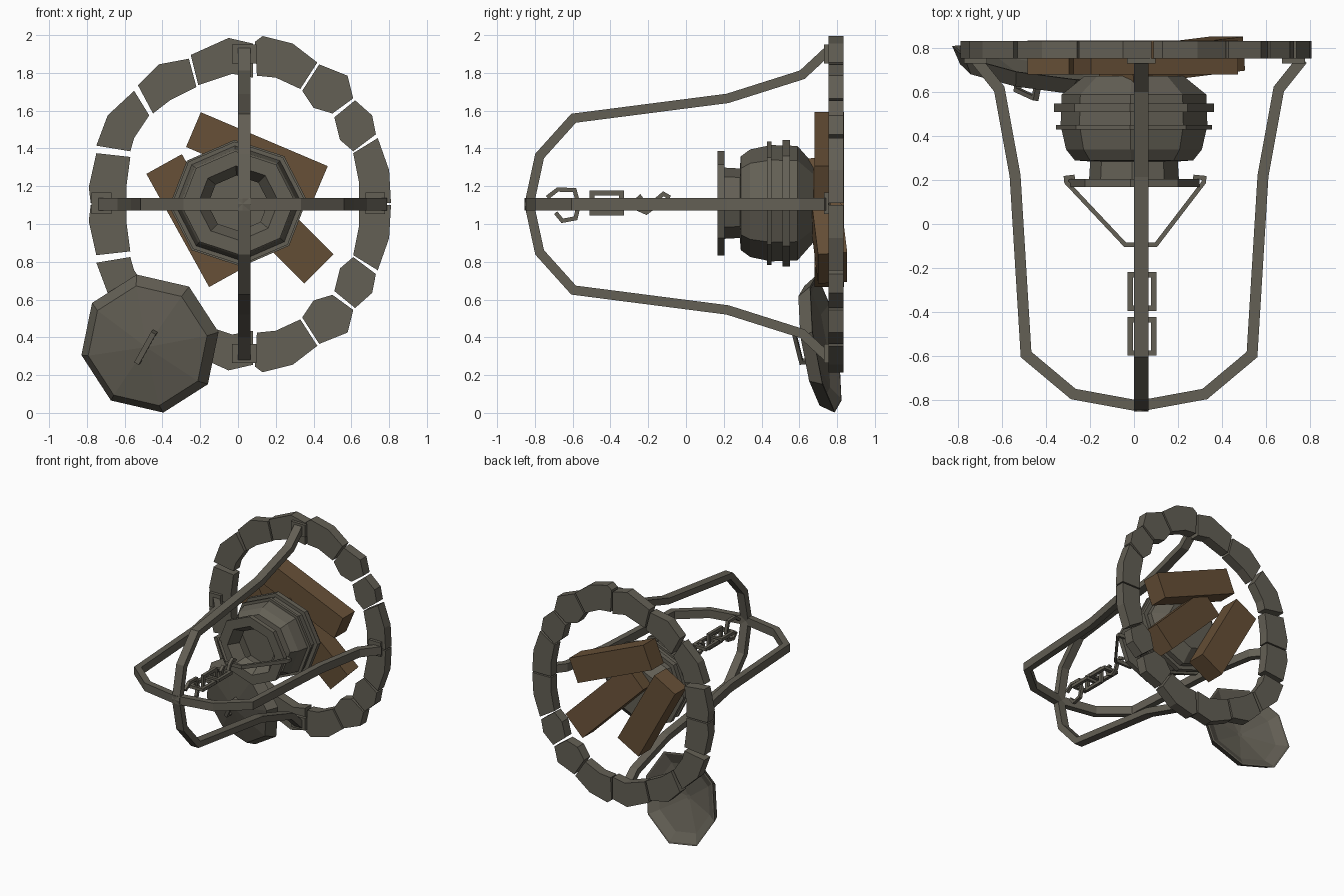
import bpy
import bmesh
from math import cos, sin, pi, radians
from mathutils import Vector, Matrix

cube = bpy.data.objects.get("Cube")
if cube:
    bpy.data.objects.remove(cube, do_unlink=True)


def material(name, colour):
    mat = bpy.data.materials.new(name)
    mat.use_nodes = True
    mat.diffuse_color = (*colour, 1)
    shader = mat.node_tree.nodes["Principled BSDF"]
    shader.inputs["Base Color"].default_value = (*colour, 1)
    shader.inputs["Roughness"].default_value = 0.9
    return mat


GREY = material("stone and iron grey", (0.125, 0.115, 0.090))
BROWN = material("log brown", (0.135, 0.080, 0.038))
MID_Z = 1.105      # height of the fire's centre line
FRAME_X = 0.033    # sideways position of the hanging frame


def finish(name, bm, mat=GREY):
    bmesh.ops.recalc_face_normals(bm, faces=bm.faces)
    mesh = bpy.data.meshes.new(name)
    bm.to_mesh(mesh)
    bm.free()
    mesh.materials.append(mat)
    obj = bpy.data.objects.new(name, mesh)
    bpy.context.collection.objects.link(obj)
    return obj


def box(name, size, matrix, mat=GREY):
    bm = bmesh.new()
    bmesh.ops.create_cube(bm, size=1, matrix=matrix @ Matrix.Diagonal((*size, 1)))
    return finish(name, bm, mat)


def slab(name, points, y0, y1):
    """Polygon in the x-z plane, extruded along y."""
    bm = bmesh.new()
    front = [bm.verts.new((x, y0, z)) for x, z in points]
    back = [bm.verts.new((x, y1, z)) for x, z in points]
    bm.faces.new(front)
    bm.faces.new(back)
    for i in range(len(points)):
        j = (i + 1) % len(points)
        bm.faces.new((front[i], front[j], back[j], back[i]))
    return finish(name, bm)


def strap(name, path, width, depth, place, closed=False):
    """Mitred rectangular bar along a flat path; place(a, b, d) gives the 3D point."""
    bm = bmesh.new()
    pts = [Vector(p) for p in path]
    n = len(pts)
    sections = []
    for i, p in enumerate(pts):
        before = pts[i - 1] if closed or i else None
        after = pts[(i + 1) % n] if closed or i < n - 1 else None
        d_in = (p - before).normalized() if before is not None else (after - p).normalized()
        d_out = (after - p).normalized() if after is not None else d_in
        tangent = (d_in + d_out).normalized()
        side = Vector((-tangent.y, tangent.x)) * (width / 2 / max(0.4, tangent.dot(d_in)))
        sections.append([bm.verts.new(place(*(p + side * s), depth / 2 * t))
                         for s, t in ((1, 1), (1, -1), (-1, -1), (-1, 1))])
    for i in range(n if closed else n - 1):
        a, b = sections[i], sections[(i + 1) % n]
        for k in range(4):
            m = (k + 1) % 4
            bm.faces.new((a[k], a[m], b[m], b[k]))
    if not closed:
        bm.faces.new(sections[0])
        bm.faces.new(sections[-1])
    return finish(name, bm)


def axes(normal):
    n = Vector(normal).normalized()
    u = (Vector((1, 0, 0)) - n * n.x).normalized()
    return u, n.cross(u), n


def lathe(name, profile, centre, normal, turn, squash=1.0):
    """Eight-sided turned form; profile is (radius, height along normal)."""
    u, v, n = axes(normal)
    bm = bmesh.new()
    rings = []
    for r, h in profile:
        ring = []
        for k in range(8):
            a = turn + k * pi / 4
            ring.append(bm.verts.new(Vector(centre) + u * r * cos(a)
                                     + v * r * sin(a) * squash + n * h))
        rings.append(ring)
    for a, b in zip(rings, rings[1:]):
        for k in range(8):
            m = (k + 1) % 8
            bm.faces.new((a[k], a[m], b[m], b[k]))
    bm.faces.new(rings[0])
    bm.faces.new(rings[-1])
    return finish(name, bm)


# Stone ring: upper half outlines in hundredths from the centre, mirrored downward
STONES = [
    [(-57, 25), (-75, 27), (-79, 9), (-78, 0.5), (-59, 0.5), (-59, 10)],
    [(-75, 31), (-69, 47), (-55, 60), (-47, 47), (-55, 35), (-57, 28)],
    [(-53, 63), (-42, 74), (-26, 77), (-22, 62), (-36, 55), (-45, 48)],
    [(-25, 79), (-5, 88), (8, 85), (8, 67), (-3, 69), (-21, 63)],
    [(9, 86), (13, 89), (29, 85), (42, 75), (33, 61), (20, 67), (10, 68)],
    [(43, 74), (58, 68), (61, 56), (50, 48), (40, 51), (34, 60)],
    [(62, 55), (71, 47), (73, 37), (61, 28), (54, 34), (51, 46)],
    [(74, 35), (80, 18), (81, 0.5), (64, 0.5), (64, 12), (61, 27)],
]
for half, sign in (("upper", 1), ("lower", -1)):
    for i, outline in enumerate(STONES):
        slab(f"{half}_ring_stone_{i + 1}",
             [(x / 100, MID_Z + sign * z / 100) for x, z in outline], 0.755, 0.835)

# Logs: centre, length, width, angle in the x-z plane, lean
LOGS = [((0.10, 0.758, 1.357), 0.73, 0.20, -23, 0),
        ((-0.225, 0.758, 1.018), 0.685, 0.215, -61, 0),
        ((0.17, 0.745, 1.02), 0.72, 0.22, -45, 5)]
for i, (centre, length, width, angle, lean) in enumerate(LOGS):
    turn = Matrix.Rotation(radians(-angle), 4, "Y") @ Matrix.Rotation(radians(lean), 4, "Z")
    box(f"log_{i + 1}", (length, 0.155, width), Matrix.Translation(centre) @ turn, BROWN)

# Cauldron: outside from the base to the rim, then the hollow inside
POT = (0.0, 0.0, MID_Z + 0.005)
lathe("cauldron", [(0.225, -0.675), (0.33, -0.59), (0.335, -0.45), (0.31, -0.34), (0.27, -0.29),
                   (0.20, -0.285), (0.205, -0.205), (0.30, -0.205), (0.30, -0.168),
                   (0.215, -0.168), (0.16, -0.25), (0.27, -0.36), (0.28, -0.56), (0.17, -0.655)],
      POT, (0, -1, 0), 0.05, 0.92)
for name, r, y0, y1 in (("front_band", 0.355, 0.43, 0.452), ("rear_band", 0.365, 0.51, 0.55)):
    lathe(name, [(0.3, -y1), (r, -y1), (r, -y0), (0.3, -y0)], POT, (0, -1, 0), 0.05, 0.92)


def flat(a, b, d):      # path in the x-y plane
    return Vector((a, b, MID_Z + d))


def upright(a, b, d):   # path in the y-z plane
    return Vector((FRAME_X + d, a, b))


strap("cauldron_handle", [(-0.27, 0.215), (-0.31, 0.21), (-0.308, 0.19), (-0.04, -0.095),
                          (0.10, -0.095), (0.318, 0.19), (0.32, 0.21), (0.27, 0.215)],
      0.02, 0.03, flat)

# Two crossing frame bars, each mirrored about its crown, with foot plates
DEPTHS = (0.75, 0.615, 0.22, -0.595, -0.775, -0.83)
UP = (0.81, 0.685, 0.56, 0.455, 0.255, 0)
ACROSS = (0.745, 0.637, 0.565, 0.515, 0.30, 0)


def arch(half_widths):
    one = list(zip(half_widths, DEPTHS))
    return one + [(-w, y) for w, y in reversed(one[:-1])]


strap("vertical_frame_bar", [(y, MID_Z + w) for w, y in arch(UP)], 0.05, 0.068, upright)
strap("horizontal_frame_bar", [(FRAME_X - 0.01 + w, y) for w, y in arch(ACROSS)],
      0.05, 0.066, flat)
for name, x, z in (("top", FRAME_X, 1.9), ("bottom", FRAME_X, 0.315),
                   ("left", 0.727, MID_Z + 0.005), ("right", -0.722, MID_Z + 0.005)):
    size = (0.13, 0.025, 0.1) if x == FRAME_X else (0.105, 0.025, 0.115)
    box(f"{name}_foot_plate", size, Matrix.Translation((x, 0.743, z)))


# Chain: alternating links between two open hooks
def link(name, y0, y1, across, place, swap):
    h, m = 0.053, 0.012
    loop = [(across - h, y0 + m), (across + h, y0 + m), (across + h, y1 - m), (across - h, y1 - m)]
    strap(name, [p[::-1] for p in loop] if swap else loop, 0.025, 0.025, place, True)


link("upper_chain_link", -0.60, -0.425, FRAME_X + 0.004, flat, False)
link("middle_chain_link", -0.51, -0.33, MID_Z + 0.006, upright, True)
link("lower_chain_link", -0.395, -0.22, FRAME_X + 0.004, flat, False)
strap("upper_hook", [(-0.69, 1.06), (-0.655, 1.017), (-0.585, 1.03), (-0.568, 1.10),
                     (-0.59, 1.18), (-0.68, 1.182), (-0.735, 1.14)], 0.022, 0.025, upright)
strap("lower_hook", [(-0.235, 1.15), (-0.268, 1.12), (-0.255, 1.08), (-0.21, 1.06), (-0.17, 1.09),
                     (-0.155, 1.13), (-0.12, 1.16), (-0.085, 1.14)], 0.022, 0.025, upright)

# Lid leaning against the stones, with a low bar handle
LID, TILT = Vector((-0.466, 0.74, 0.367)), (-0.17, -1, -0.16)
lathe("lid", [(0.02, 0.09), (0.28, 0.04), (0.36, 0.0), (0.375, 0.0), (0.325, 0.075), (0.02, 0.12)],
      LID, TILT, radians(11))
u, v, n = axes(TILT)
along = (u * 0.48 + v * 0.877).normalized()
strap("lid_handle", [(-0.09, 0.08), (-0.085, 0.152), (0.085, 0.152), (0.09, 0.08)], 0.02, 0.028,
      lambda a, b, d: LID + along * a + n * b + n.cross(along) * d)
